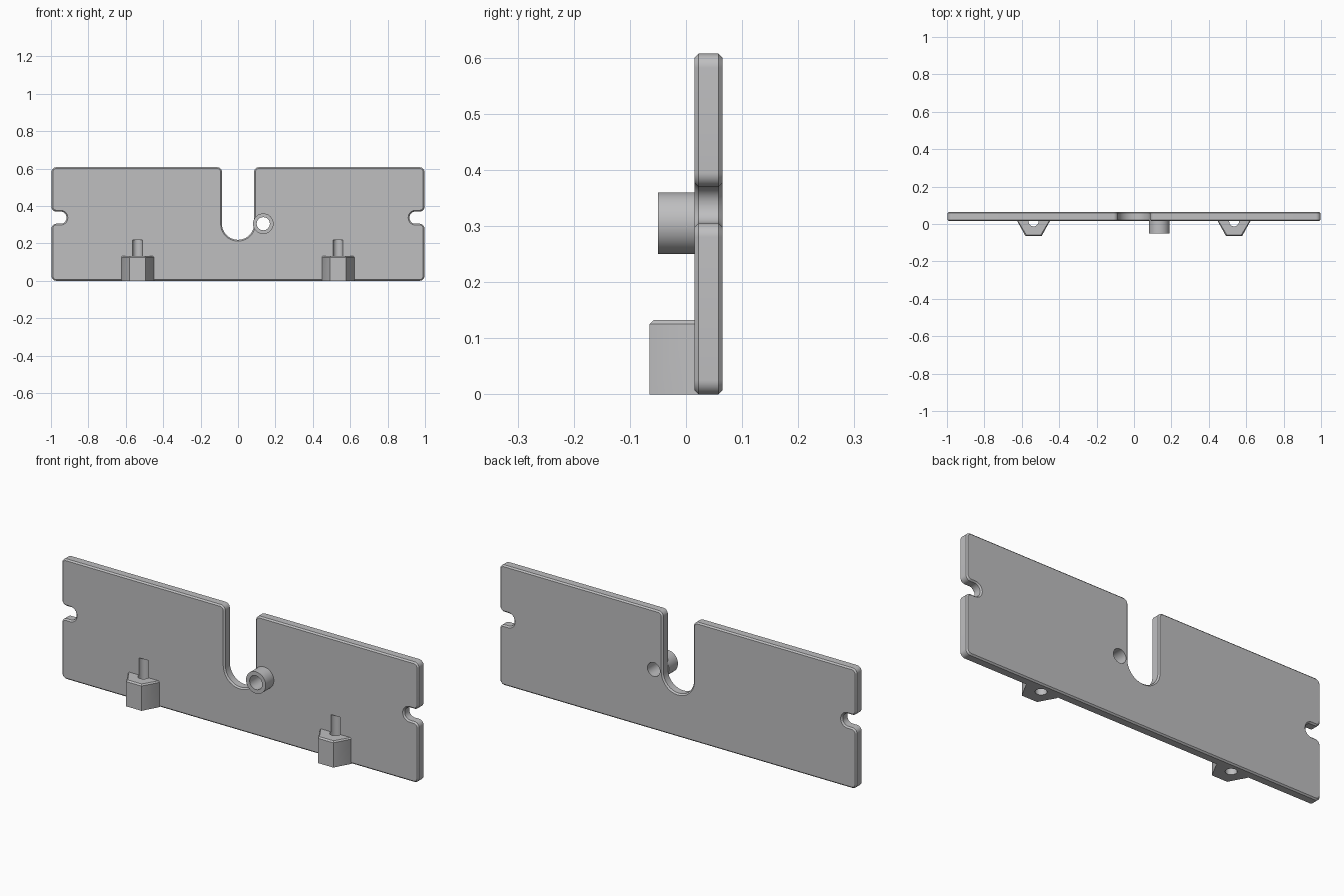
import bpy, bmesh, math
from mathutils import Vector

if "Cube" in bpy.data.objects:
    bpy.data.objects.remove(bpy.data.objects["Cube"])

grey = bpy.data.materials.new("plain_grey")
grey.diffuse_color = (0.52, 0.52, 0.53, 1)
grey.use_nodes = True
grey.node_tree.nodes["Principled BSDF"].inputs["Base Color"].default_value = grey.diffuse_color

FRONT, BACK = 0.015, 0.065      # plate faces along y
CHAMFER = 0.007


def rounded(corners, steps=10):
    """Outline from (x, z, radius) corners, with every corner turned into an arc."""
    out = []
    n = len(corners)
    for i, (x, z, r) in enumerate(corners):
        p = Vector((x, z))
        a = (Vector(corners[i - 1][:2]) - p).normalized()
        b = (Vector(corners[(i + 1) % n][:2]) - p).normalized()
        half = a.angle(b) / 2
        c = p + (a + b).normalized() * (r / math.sin(half))
        t0 = p + a * (r / math.tan(half)) - c
        t1 = p + b * (r / math.tan(half)) - c
        sweep = math.atan2(t0.x * t1.y - t0.y * t1.x, t0.dot(t1))
        for k in range(steps + 1):
            ang = sweep * k / steps
            q = c + Vector((t0.x * math.cos(ang) - t0.y * math.sin(ang),
                            t0.x * math.sin(ang) + t0.y * math.cos(ang)))
            if not out or (q - out[-1]).length > 1e-4:
                out.append(q)
    return out


def prism(name, points, offset, bevel_rule):
    """Extrude a 3D polygon by offset and chamfer the edges picked by the rule."""
    bm = bmesh.new()
    face = bm.faces.new([bm.verts.new(p) for p in points])
    res = bmesh.ops.extrude_face_region(bm, geom=[face], use_keep_orig=True)
    verts = [g for g in res["geom"] if isinstance(g, bmesh.types.BMVert)]
    bmesh.ops.translate(bm, verts=verts, vec=offset)
    bmesh.ops.recalc_face_normals(bm, faces=bm.faces)
    bmesh.ops.bevel(bm, geom=[e for e in bm.edges if bevel_rule(e)], offset=CHAMFER,
                    segments=1, affect='EDGES')
    me = bpy.data.meshes.new(name)
    bm.to_mesh(me)
    bm.free()
    ob = bpy.data.objects.new(name, me)
    bpy.context.collection.objects.link(ob)
    me.materials.append(grey)
    return ob


def cylinder(name, radius, start, end):
    """Cylinder between two points."""
    a, b = Vector(start), Vector(end)
    bpy.ops.mesh.primitive_cylinder_add(vertices=48, radius=radius, depth=(b - a).length,
                                        location=(a + b) / 2)
    ob = bpy.context.object
    ob.name = name
    ob.rotation_euler = (b - a).to_track_quat('Z', 'Y').to_euler()
    ob.data.materials.append(grey)
    return ob


def cut(ob, cutter):
    mod = ob.modifiers.new("cut", 'BOOLEAN')
    mod.operation = 'DIFFERENCE'
    mod.solver = 'EXACT'
    mod.object = cutter
    bpy.context.view_layer.objects.active = ob
    bpy.ops.object.modifier_apply(modifier=mod.name)


# Plate outline: right half, then mirrored, with a centre slot and side notches
TOP, R = 0.607, 0.025
half_outline = [
    (0.997, 0, R), (0.997, 0.305, R), (0.917, 0.305, 0.0315), (0.917, 0.37, 0.0315),
    (0.997, 0.37, R), (0.997, TOP, R), (0.086, TOP, R), (0.086, 0.219, 0.0855),
]
corners = half_outline + [(-x, z, r) for x, z, r in reversed(half_outline)]
plate = prism("plate", [(p.x, FRONT, p.y) for p in rounded(corners)],
              (0, BACK - FRONT, 0),
              lambda e: abs(e.verts[0].co.y - e.verts[1].co.y) < 1e-5)

# Hollow boss beside the slot, bored through the plate
boss = cylinder("boss", 0.055, (0.135, -0.05, 0.305), (0.135, FRONT + CHAMFER, 0.305))
bore = cylinder("boss_bore_cutter", 0.035, (0.135, -0.2, 0.305), (0.135, 0.2, 0.305))
cutters = [bore]
cut(plate, bore)
cut(boss, bore)
parts = [plate, boss]

# Tapered sockets with a vertical bore that runs on as a groove in the plate
for side, x in (("left", -0.537), ("right", 0.535)):
    base = FRONT + CHAMFER
    shape = [(-0.087, base), (-0.087, FRONT), (-0.043, -0.065),
             (0.043, -0.065), (0.087, FRONT), (0.087, base)]
    socket = prism(side + "_socket", [(x + px, py, 0) for px, py in shape], (0, 0, 0.132),
                   lambda e: min(v.co.z for v in e.verts) > 0.1
                   and min(v.co.y for v in e.verts) < FRONT - 0.01)
    hole = cylinder(side + "_socket_cutter", 0.026, (x, 0.013, -0.1), (x, 0.013, 0.219))
    cut(socket, hole)
    cut(plate, hole)
    cutters.append(hole)
    parts.append(socket)

for c in cutters:
    bpy.data.objects.remove(c, do_unlink=True)

# Smooth the arcs, keep the edges crisp
bpy.ops.object.select_all(action='DESELECT')
for ob in parts:
    ob.select_set(True)
bpy.context.view_layer.objects.active = plate
bpy.ops.object.shade_smooth_by_angle(angle=math.radians(30))
